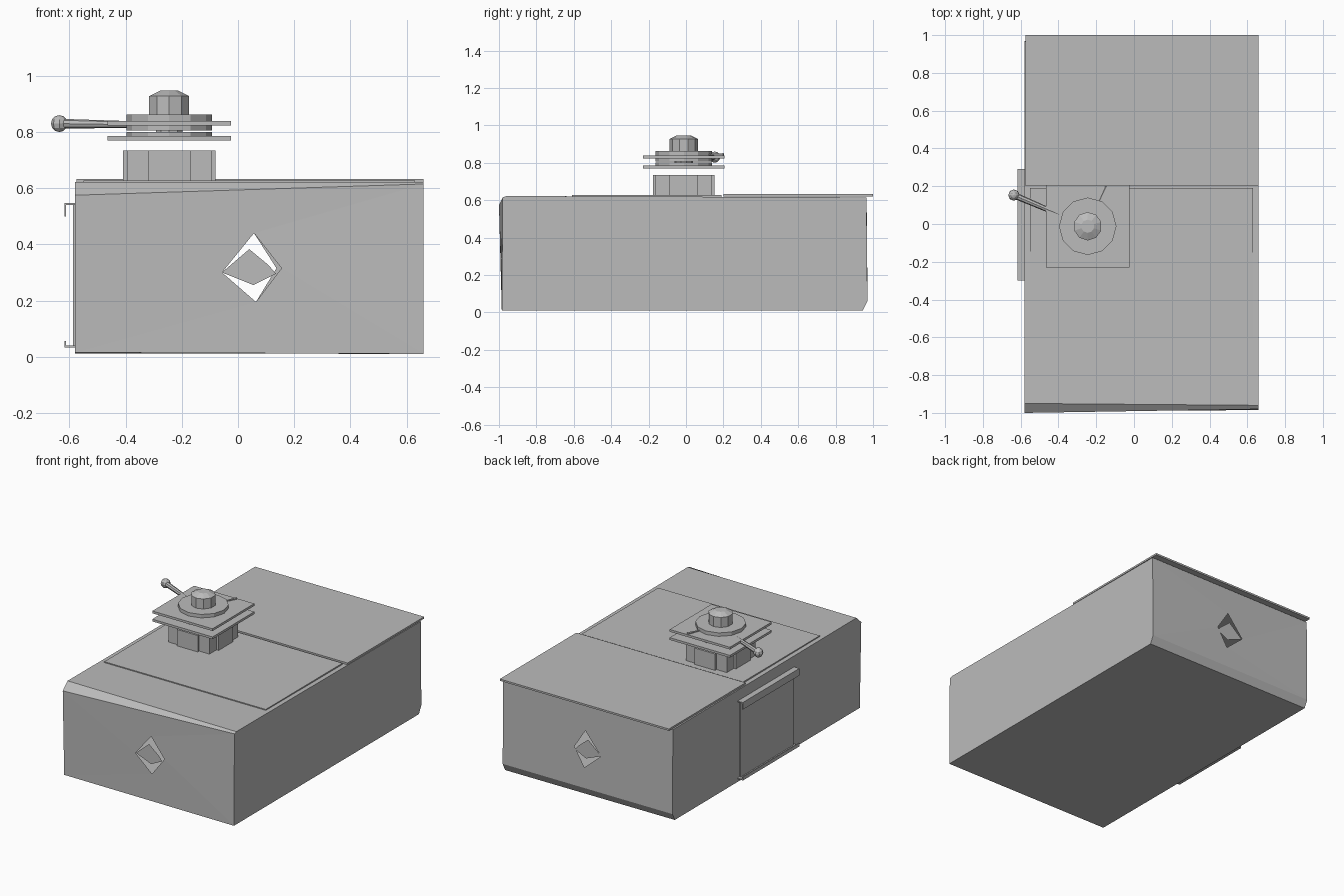
import bpy, bmesh
from math import pi
from mathutils import Vector

old = bpy.data.objects.get("Cube")
if old:
    bpy.data.objects.remove(old, do_unlink=True)

grey = bpy.data.materials.new("plain grey")
grey.use_nodes = True
COLOUR = (0.5, 0.5, 0.5, 1)
grey.diffuse_color = COLOUR
grey.node_tree.nodes["Principled BSDF"].inputs["Base Color"].default_value = COLOUR


def finish(name, bm):
    bmesh.ops.recalc_face_normals(bm, faces=bm.faces)
    mesh = bpy.data.meshes.new(name)
    bm.to_mesh(mesh)
    bm.free()
    mesh.materials.append(grey)
    obj = bpy.data.objects.new(name, mesh)
    bpy.context.collection.objects.link(obj)
    return obj


def box(name, x0, x1, y0, y1, z0, z1):
    bm = bmesh.new()
    bmesh.ops.create_cube(bm, size=1)
    for v in bm.verts:
        v.co = (x1 if v.co.x > 0 else x0, y1 if v.co.y > 0 else y0, z1 if v.co.z > 0 else z0)
    return finish(name, bm)


def rod(name, a, b, r1, r2, sides):
    """Tapered prism from point a to point b."""
    a, b = Vector(a), Vector(b)
    bm = bmesh.new()
    bmesh.ops.create_cone(bm, cap_ends=True, segments=sides, radius1=r1, radius2=r2,
                          depth=(b - a).length)
    turn = (b - a).to_track_quat('Z', 'Y')
    for v in bm.verts:
        v.co = turn @ v.co + (a + b) / 2
    return finish(name, bm)


def sheet(name, points):
    bm = bmesh.new()
    bm.faces.new([bm.verts.new(p) for p in points])
    return finish(name, bm)


# Hollow body: side outline (y, z) for each side, lofted across x
left = [(-.985, .015), (-1, .575), (-.95, .622), (.965, .615), (.97, .06), (.945, .012)]
right = [(-.985, .01), (-.98, .615), (-.96, .622), (.965, .615), (.97, .06), (.945, .01)]
bm = bmesh.new()
L = [bm.verts.new((-.58, y, z)) for y, z in left]
R = [bm.verts.new((.66, y, z)) for y, z in right]
bm.faces.new(L)
bm.faces.new(R)
for i in (1, 2, 4, 5):
    j = (i + 1) % 6
    bm.faces.new((L[i], R[i], R[j], L[j]))
# End walls with a diamond opening
for corners, y, rx in (((L[0], R[0], R[1], L[1]), -.988, .155),
                       ((L[4], R[4], R[3], L[3]), .968, .137)):
    hole = [bm.verts.new((x, y, z)) for x, z in ((.064, .195), (rx, .315), (.057, .44), (-.057, .3))]
    for i in range(4):
        j = (i + 1) % 4
        bm.faces.new((corners[i], corners[j], hole[j], hole[i]))
finish("body", bm)

# Small flaps hanging inside the diamond openings
flap = [(-.057, .3), (.04, .383), (.11, .325), (.135, .295), (.055, .255)]
for name, y in (("front_flap", -.984), ("back_flap", .964)):
    sheet(name, [(x, y, z) for x, z in flap])

# Roof panels
box("back_roof_panel", -.575, .66, .2, 1, .62, .632)
box("front_roof_panel", -.55, .63, -.61, .19, .618, .627)
sheet("roof_crease", [(-.51, .86, .634), (.61, .59, .634), (.59, .86, .634)])

# Side hatch held by two lipped rails
box("hatch", -.588, -.58, -.28, .27, .04, .54)
box("top_rail", -.618, -.58, -.3, .29, .54, .547)
box("top_rail_lip", -.618, -.612, -.3, .29, .5, .547)
box("bottom_rail", -.618, -.58, -.3, .29, .032, .039)
box("bottom_rail_lip", -.618, -.612, -.3, .29, .032, .055)

# Pedestal with a raised pilaster on each face
CX, CY = -.245, -.012
box("pedestal", CX - .15, CX + .15, CY - .15, CY + .15, .62, .735)
for name, a, b in (("pilasters_across", .165, .075), ("pilasters_along", .075, .165)):
    box(name, CX - a, CX + a, CY - b, CY + b, .62, .735)

# Two square plates with discs
for name, z in (("lower_plate", .77), ("upper_plate", .824)):
    box(name, CX - .22, CX + .22, CY - .218, CY + .218, z, z + .015)
for name, z0, z1 in (("lower_disc", .785, .8), ("middle_disc", .806, .824), ("top_disc", .839, .862)):
    rod(name, (CX, CY, z0), (CX, CY, z1), .152, .152, 12)
rod("spindle", (CX, CY, .78), (CX, CY, .83), .05, .05, 10)

# Domed knob
rod("knob", (CX, CY, .86), (CX, CY, .928), .075, .075, 10)
rod("knob_dome", (CX, CY, .928), (CX, CY, .947), .075, .035, 10)

# Handle with ball end, and a small pin
rod("handle", (-.36, .035, .826), (-.63, .15, .83), .012, .017, 8)
bm = bmesh.new()
bmesh.ops.create_uvsphere(bm, u_segments=8, v_segments=6, radius=.03)
bmesh.ops.translate(bm, verts=bm.verts, vec=(-.636, .153, .83))
finish("handle_ball", bm)
rod("pin", (-.19, .11, .843), (-.15, .2, .843), .004, .008, 6)
